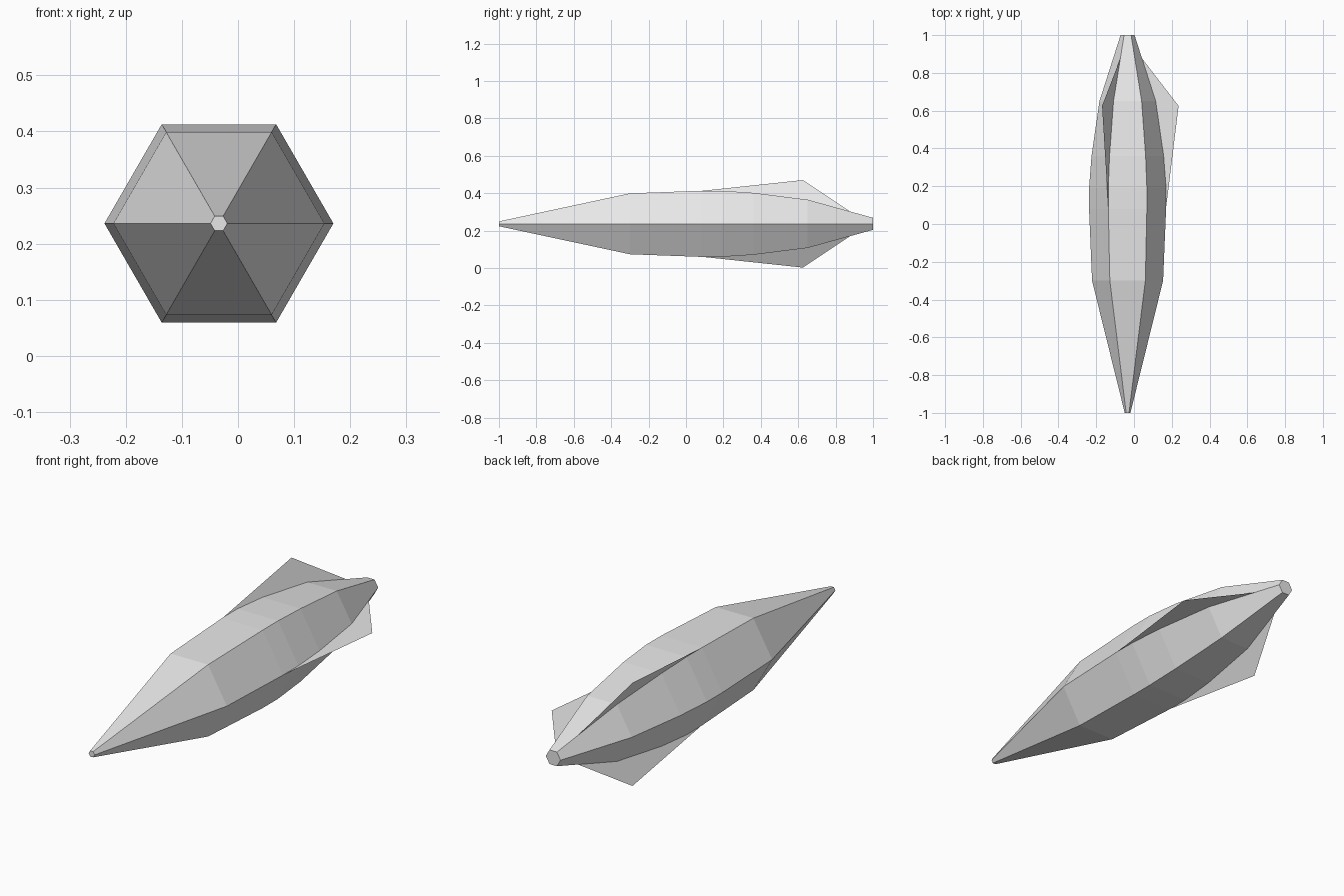
import bpy
import bmesh
from math import cos, sin, pi

cube = bpy.data.objects.get("Cube")
if cube:
    bpy.data.objects.remove(cube, do_unlink=True)

AXIS_X, AXIS_Z = -0.034, 0.236
SIDES = 6

grey = bpy.data.materials.new("light grey")
grey.use_nodes = True
colour = (0.8, 0.8, 0.8, 1)
grey.diffuse_color = colour
grey.node_tree.nodes["Principled BSDF"].inputs["Base Color"].default_value = colour


def around(radius, y, angle):
    return (radius * cos(angle), y, radius * sin(angle))


def add_object(name, bm):
    mesh = bpy.data.meshes.new(name)
    bm.to_mesh(mesh)
    bm.free()
    mesh.materials.append(grey)
    obj = bpy.data.objects.new(name, mesh)
    obj.location = (AXIS_X, 0, AXIS_Z)
    bpy.context.collection.objects.link(obj)


# Six-sided tapering body, nose at the front
profile = [(0.015, -1), (0.188, -0.3), (0.204, 0.08), (0.204, 0.19),
           (0.191, 0.36), (0.149, 0.65), (0.037, 1)]
bm = bmesh.new()
rings = [[bm.verts.new(around(r, y, 2 * pi * i / SIDES)) for i in range(SIDES)]
         for r, y in profile]
for a, b in zip(rings, rings[1:]):
    for i in range(SIDES):
        j = (i + 1) % SIDES
        bm.faces.new((a[i], a[j], b[j], b[i]))
bm.faces.new(rings[0])
bm.faces.new(rings[-1])
bmesh.ops.recalc_face_normals(bm, faces=bm.faces)
add_object("body", bm)

# Three flat tail fins on alternate ridges
fin = [(0.02, 0.08), (0.203, 0.08), (0.27, 0.625), (0.02, 0.95)]
for name, turn in (("left_fin", 0), ("upper_right_fin", 1), ("lower_right_fin", 2)):
    bm = bmesh.new()
    bm.faces.new([bm.verts.new(around(r, y, 2 * pi * turn / 3)) for r, y in fin])
    add_object(name, bm)
